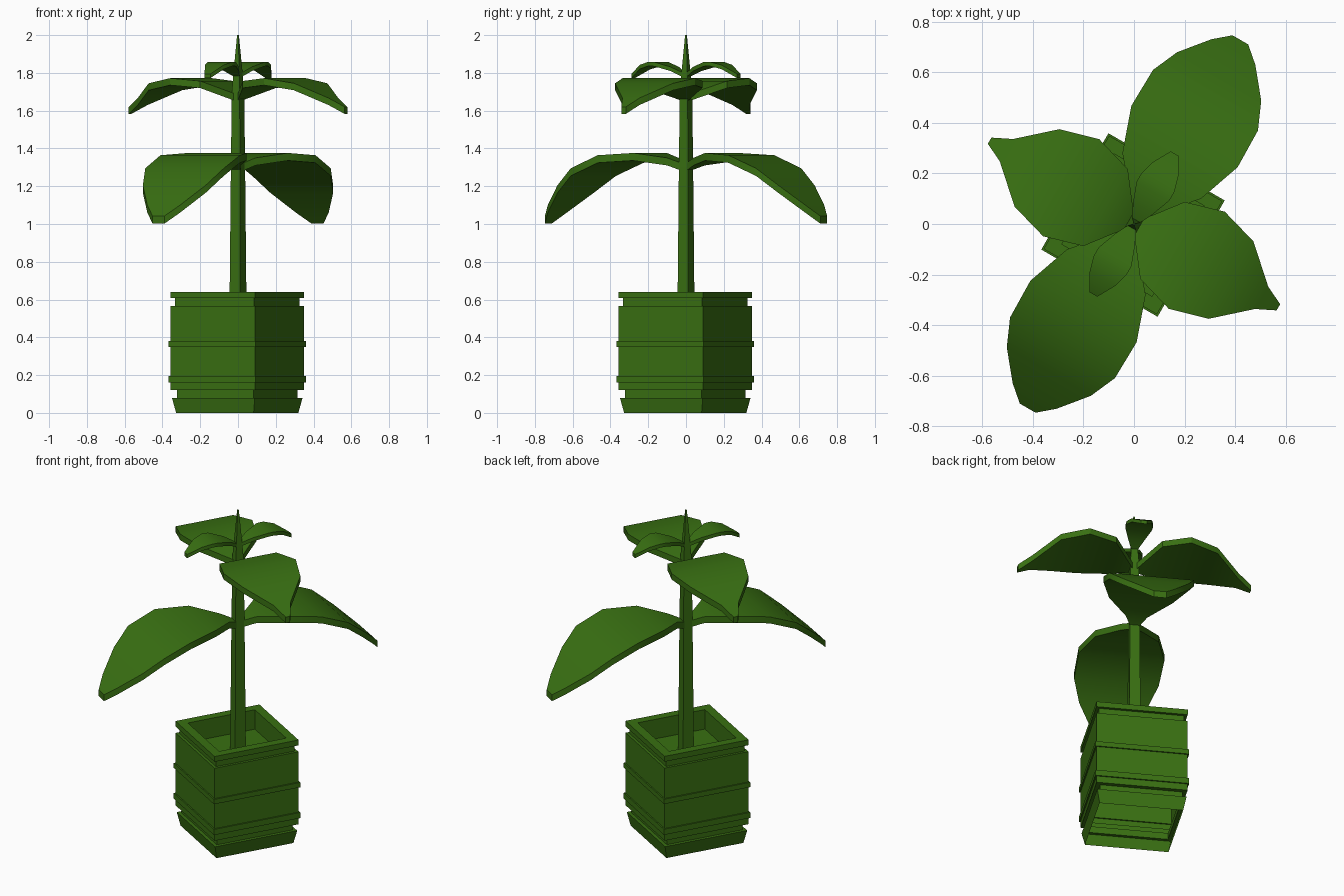
import bpy, bmesh, math

if "Cube" in bpy.data.objects:
    bpy.data.objects.remove(bpy.data.objects["Cube"])

green = bpy.data.materials.new("green")
green.diffuse_color = (0.04, 0.16, 0.006, 1)
green.use_nodes = True
green.node_tree.nodes["Principled BSDF"].inputs["Base Color"].default_value = green.diffuse_color


def finish(bm, name):
    bmesh.ops.recalc_face_normals(bm, faces=bm.faces)
    me = bpy.data.meshes.new(name)
    bm.to_mesh(me)
    bm.free()
    me.materials.append(green)
    ob = bpy.data.objects.new(name, me)
    bpy.context.collection.objects.link(ob)
    return ob


def square_lathe(name, profile, turn=15, cap_end=True):
    """Sweep a (radius, z) profile around four corners."""
    bm = bmesh.new()
    rings = []
    for r, z in profile:
        rings.append([bm.verts.new((r * math.cos(math.radians(turn + 90 * k)),
                                    r * math.sin(math.radians(turn + 90 * k)), z))
                      for k in range(4)])
    for a, b in zip(rings, rings[1:]):
        for k in range(4):
            j = (k + 1) % 4
            bm.faces.new((a[k], a[j], b[j], b[k]))
    if cap_end:
        bm.faces.new(rings[-1])
    return finish(bm, name)


def leaf(name, rows, thick, angle):
    """Arched slab from (distance, half width, top height) rows."""
    bm = bmesh.new()
    c, s = math.cos(math.radians(angle)), math.sin(math.radians(angle))
    loops = []
    for d, w, z in rows:
        loops.append([bm.verts.new((d * c - v * s, d * s + v * c, h))
                      for v, h in ((-w, z), (w, z), (w, z - thick), (-w, z - thick))])
    for a, b in zip(loops, loops[1:]):
        for k in range(4):
            j = (k + 1) % 4
            bm.faces.new((a[k], a[j], b[j], b[k]))
    bm.faces.new(loops[0])
    bm.faces.new(loops[-1])
    ob = finish(bm, name)
    bpy.ops.object.select_all(action='DESELECT')
    ob.select_set(True)
    bpy.context.view_layer.objects.active = ob
    bpy.ops.object.shade_smooth_by_angle(angle=math.radians(32))
    return ob


# Planter: open underneath, banded walls, thick rim and sunken soil
pot = square_lathe("planter", [
    (0.335, 0), (0.358, 0.08), (0.330, 0.08), (0.330, 0.12),
    (0.365, 0.12), (0.365, 0.16), (0.376, 0.16), (0.376, 0.195),
    (0.365, 0.195), (0.365, 0.35), (0.376, 0.35), (0.376, 0.38),
    (0.365, 0.38), (0.365, 0.567), (0.342, 0.567), (0.342, 0.607),
    (0.366, 0.607), (0.366, 0.64), (0.292, 0.64), (0.292, 0.52)])
pot.location = (-0.004, -0.004, 0)

# Stem with pointed tip
square_lathe("stem", [(0.047, 0.52), (0.039, 1.3), (0.034, 1.7),
                      (0.025, 1.8), (0.005, 2.0)])

# Leaf pairs, each row: distance from stem, half width, height
lower = [(0.01, 0.02, 1.32), (0.08, 0.06, 1.35), (0.22, 0.18, 1.376),
         (0.40, 0.243, 1.364), (0.566, 0.24, 1.295), (0.675, 0.192, 1.205),
         (0.787, 0.10, 1.10), (0.842, 0.036, 1.042)]
middle = [(0.01, 0.02, 1.69), (0.13, 0.176, 1.757), (0.287, 0.222, 1.772),
          (0.444, 0.177, 1.745), (0.583, 0.052, 1.667), (0.66, 0.014, 1.62)]
upper = [(0.01, 0.015, 1.80), (0.07, 0.045, 1.832), (0.15, 0.075, 1.857),
         (0.19, 0.075, 1.858), (0.25, 0.058, 1.842), (0.322, 0.018, 1.795)]

for label, rows, thick, angle in (("lower", lower, 0.04, 60),
                                  ("middle", middle, 0.037, 150),
                                  ("upper", upper, 0.022, 60)):
    for i in range(2):
        leaf(f"{label}_leaf_{i + 1}", rows, thick, angle + 180 * i)
